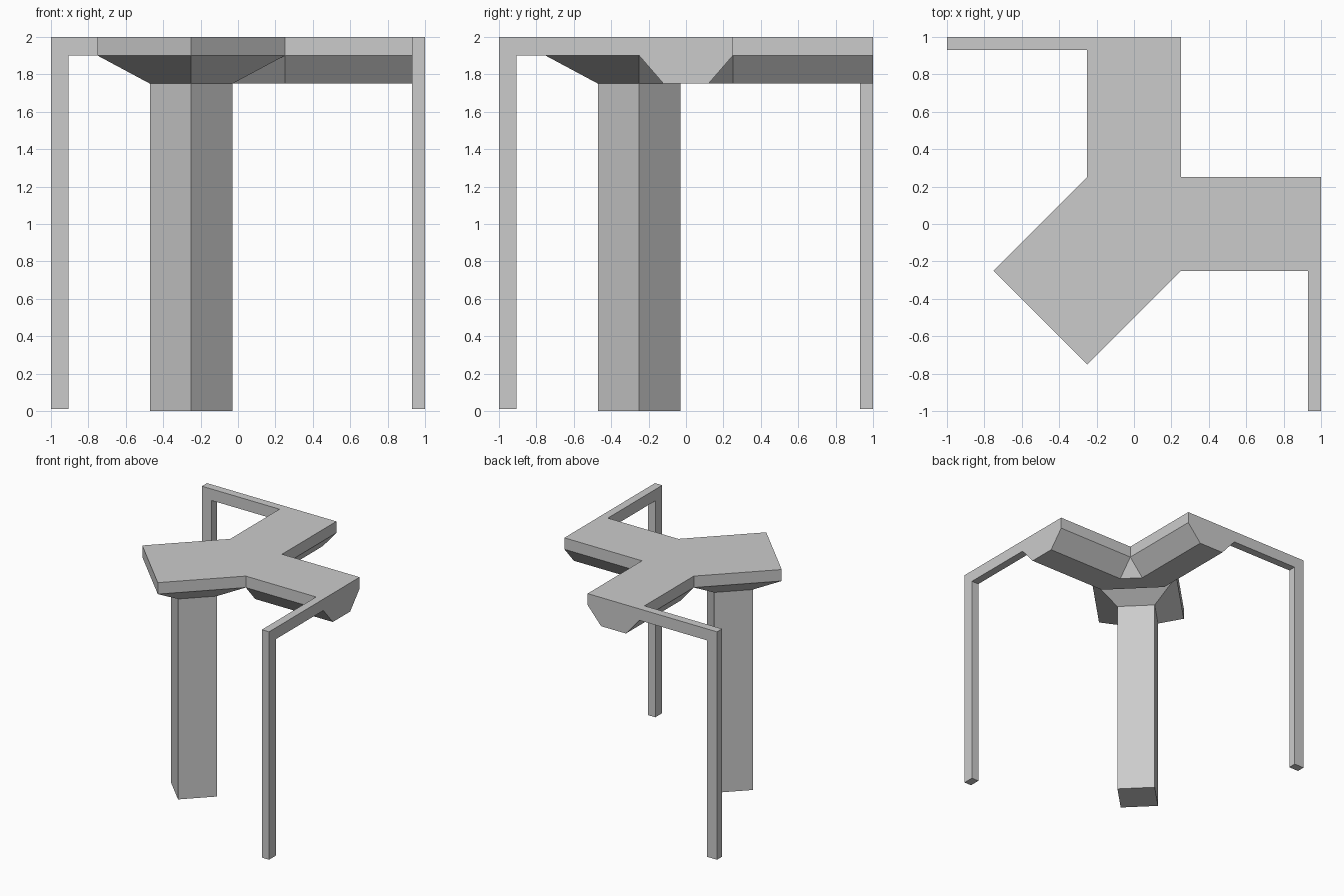
import bpy
import bmesh

if "Cube" in bpy.data.objects:
    bpy.data.objects.remove(bpy.data.objects["Cube"])


def make(name, rings, caps=(True, True), closed=True):
    """Loft matching point rings into one flat-shaded object."""
    bm = bmesh.new()
    vs = [[bm.verts.new(p) for p in r] for r in rings]
    n = len(vs[0])
    for a, b in zip(vs, vs[1:]):
        for i in range(n if closed else n - 1):
            j = (i + 1) % n
            bm.faces.new((a[i], a[j], b[j], b[i]))
    if caps[0]:
        bm.faces.new(vs[0][::-1])
    if caps[1]:
        bm.faces.new(vs[-1])
    bmesh.ops.remove_doubles(bm, verts=bm.verts, dist=1e-4)
    bmesh.ops.recalc_face_normals(bm, faces=bm.faces)
    me = bpy.data.meshes.new(name)
    bm.to_mesh(me)
    bm.free()
    ob = bpy.data.objects.new(name, me)
    bpy.context.collection.objects.link(ob)
    return ob


def prism(name, outline, z0, z1):
    return make(name, [[(x, y, z) for x, y in outline] for z in (z0, z1)])


# Top slab with its two thin side rails; outline mirrors across the x = y diagonal
half = [(-0.75, -0.25), (-0.25, 0.25), (-0.25, 0.93), (-1, 0.93), (-1, 1), (0.25, 1)]
outline = half + [(0.25, 0.25)] + [(y, x) for x, y in reversed(half)]
prism("top_slab", outline, 1.9, 2.0)

# Tapered beam under both arms, swept round the corner
profile = [(0.25, 1.9), (0.12, 1.75), (-0.12, 1.75), (-0.25, 1.9)]
sections = [[(s, d, z) for s, z in profile] for d in (1, 0.25)]
sections += [[(d, s, z) for s, z in profile] for d in (0.25, 1)]
make("under_beam", sections, closed=False)

# Square column with flared capital, turned 45 degrees
c = -0.25
rings = [[(c - r, c, z), (c, c - r, z), (c + r, c, z), (c, c + r, z)]
         for r, z in ((0.22, 0), (0.22, 1.75), (0.5, 1.9))]
make("column", rings, caps=(True, False))

# Thin legs at the rail ends
leg = [(-1, 0.93), (-0.905, 0.93), (-0.905, 1), (-1, 1)]
prism("back_leg", leg, 0.01, 1.9)
prism("front_leg", [(y, x) for x, y in leg], 0.01, 1.9)
